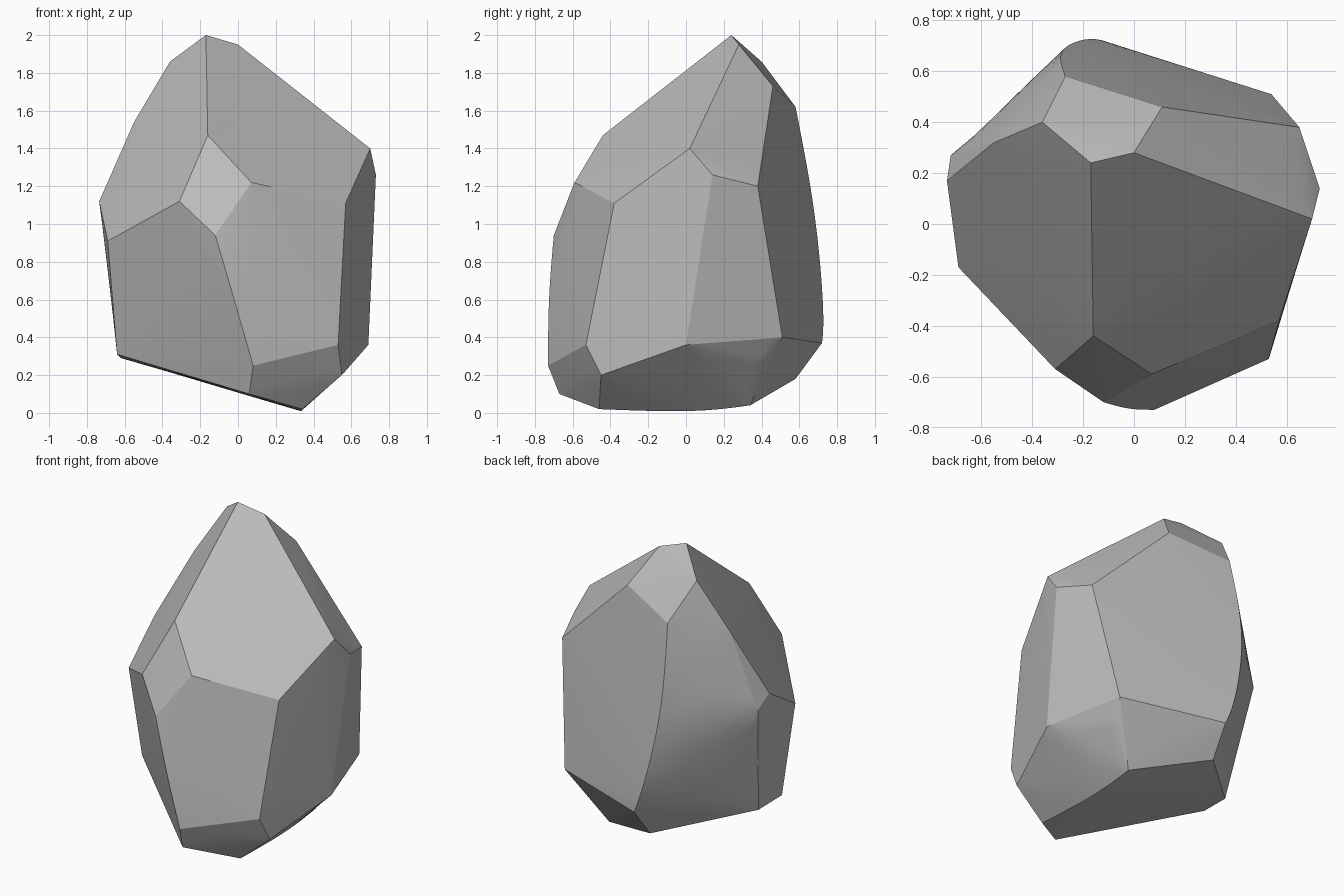
import bpy, bmesh, math

cube = bpy.data.objects.get("Cube")
if cube:
    bpy.data.objects.remove(cube, do_unlink=True)

# Corners of the chiselled boulder, grouped by region
crown = [(-.17, .24, 2), (0, .28, 1.95), (.11, .46, 1.73), (-.27, .58, 1.62),
         (-.36, .40, 1.86), (-.55, .32, 1.54)]
front = [(-.16, -.44, 1.47), (.07, -.59, 1.22), (-.12, -.70, .94), (-.31, -.57, 1.12),
         (-.02, -.73, .6), (.08, -.73, .25), (.06, -.67, .10)]
right_side = [(.70, .02, 1.40), (.57, -.38, 1.11), (.53, -.53, .36), (.55, -.45, .20),
              (.73, .14, 1.26), (.65, .38, 1.20), (.69, 0, .36)]
left_side = [(-.735, .17, 1.12), (-.69, -.17, .91), (-.72, .27, 1.04),
             (-.64, -.10, .31), (-.62, .12, .29)]
back = [(-.31, .69, 1.06), (-.18, .735, .5), (-.12, .72, .37), (.54, .51, .40)]
base = [(-.14, .58, .18), (.49, .42, .27), (.33, .34, .04), (.34, -.46, .02), (.33, .05, 0)]

# Wrap the corners in a hull and merge nearly flat facets
bm = bmesh.new()
for co in crown + front + right_side + left_side + back + base:
    bm.verts.new(co)
hull = bmesh.ops.convex_hull(bm, input=bm.verts)
loose = {g for g in hull["geom_interior"] + hull["geom_unused"]
         if isinstance(g, bmesh.types.BMVert)}
bmesh.ops.delete(bm, geom=list(loose), context="VERTS")
bmesh.ops.recalc_face_normals(bm, faces=bm.faces)

# Crease strong ridges so that only the gentle folds soften
crease = bm.edges.layers.float.new("crease_edge")
for edge in bm.edges:
    angle = math.degrees(edge.calc_face_angle(0))
    edge[crease] = 1 if angle > 20 else 0
for vert in bm.verts:
    if sum(e[crease] for e in vert.link_edges) < 2:
        for edge in vert.link_edges:
            edge[crease] = max(edge[crease], .6)

mesh = bpy.data.meshes.new("boulder")
bm.to_mesh(mesh)
bm.free()
boulder = bpy.data.objects.new("boulder", mesh)
bpy.context.collection.objects.link(boulder)

# Plain stone colour
stone = bpy.data.materials.new("grey_stone")
stone.use_nodes = True
colour = (.5, .5, .5, 1)
stone.diffuse_color = colour
stone.node_tree.nodes["Principled BSDF"].inputs["Base Color"].default_value = colour
mesh.materials.append(stone)

# Weathered facets with crisp ridges
bpy.ops.object.select_all(action="DESELECT")
boulder.select_set(True)
bpy.context.view_layer.objects.active = boulder
soften = boulder.modifiers.new("soften", "SUBSURF")
soften.levels = soften.render_levels = 3
bpy.ops.object.modifier_apply(modifier=soften.name)
bpy.ops.object.shade_smooth_by_angle(angle=math.radians(22))
